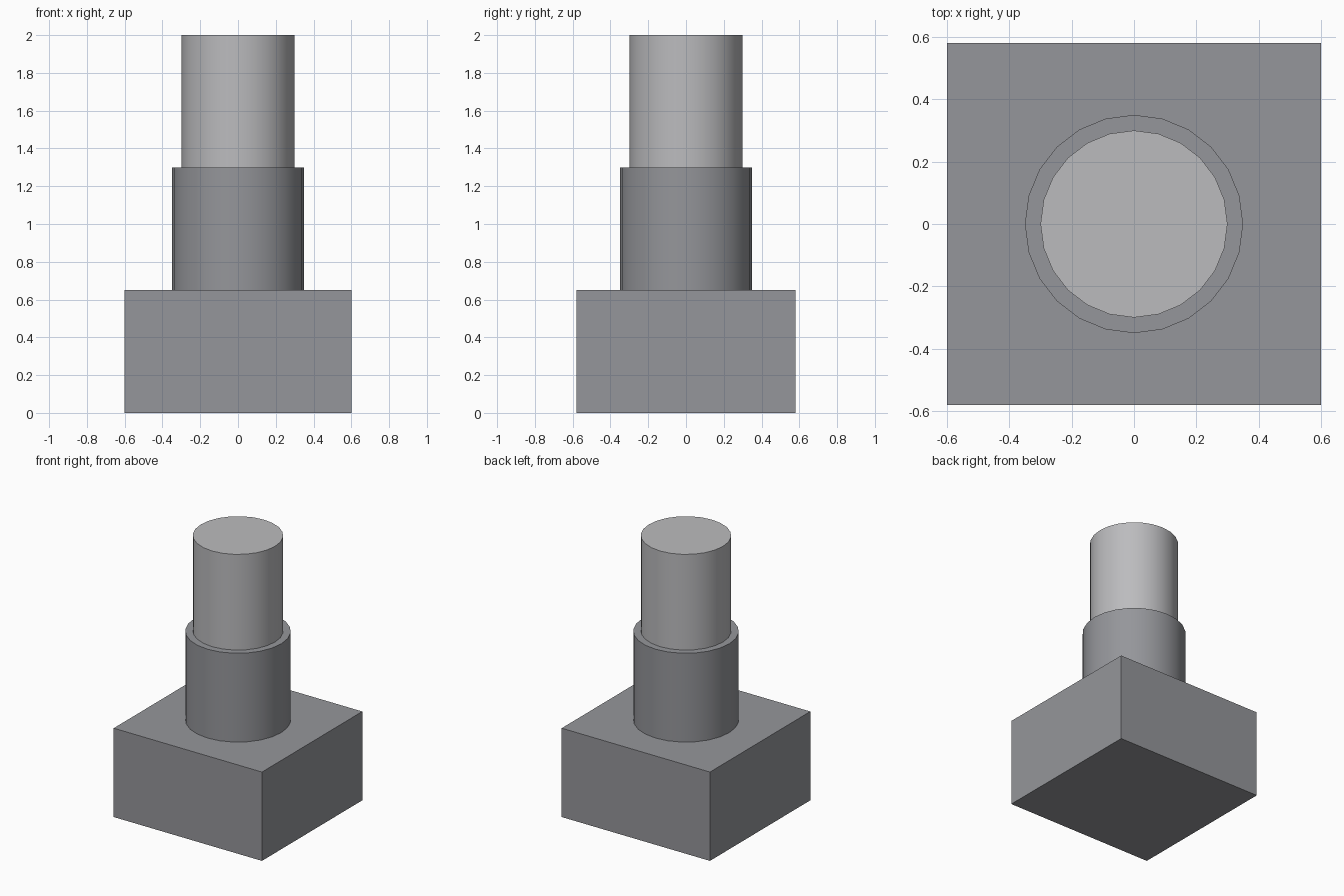
import bpy, math

cube = bpy.data.objects.get("Cube")
if cube:
    bpy.data.objects.remove(cube, do_unlink=True)


def material(name, rgb):
    m = bpy.data.materials.new(name)
    m.use_nodes = True
    m.diffuse_color = (*rgb, 1)
    m.node_tree.nodes["Principled BSDF"].inputs["Base Color"].default_value = (*rgb, 1)
    return m


grey = material("mid grey", (0.30, 0.305, 0.325))
light = material("light grey", (0.50, 0.50, 0.515))


def cylinder(name, radius, z0, z1, mat):
    bpy.ops.mesh.primitive_cylinder_add(vertices=24, radius=radius, depth=z1 - z0,
                                        location=(0, 0, (z0 + z1) / 2))
    ob = bpy.context.object
    ob.name = name
    ob.data.materials.append(mat)
    bpy.ops.object.shade_smooth_by_angle(angle=math.radians(30))


# Rectangular base block
bpy.ops.mesh.primitive_cube_add(size=1, location=(0, 0, 0.325))
base = bpy.context.object
base.name = "base_block"
base.scale = (1.2, 1.16, 0.65)
bpy.ops.object.transform_apply(location=False, rotation=False, scale=True)
base.data.materials.append(grey)

# Stepped round column
cylinder("lower_collar", 0.35, 0.65, 1.30, grey)
cylinder("upper_post", 0.30, 1.30, 2.00, light)
